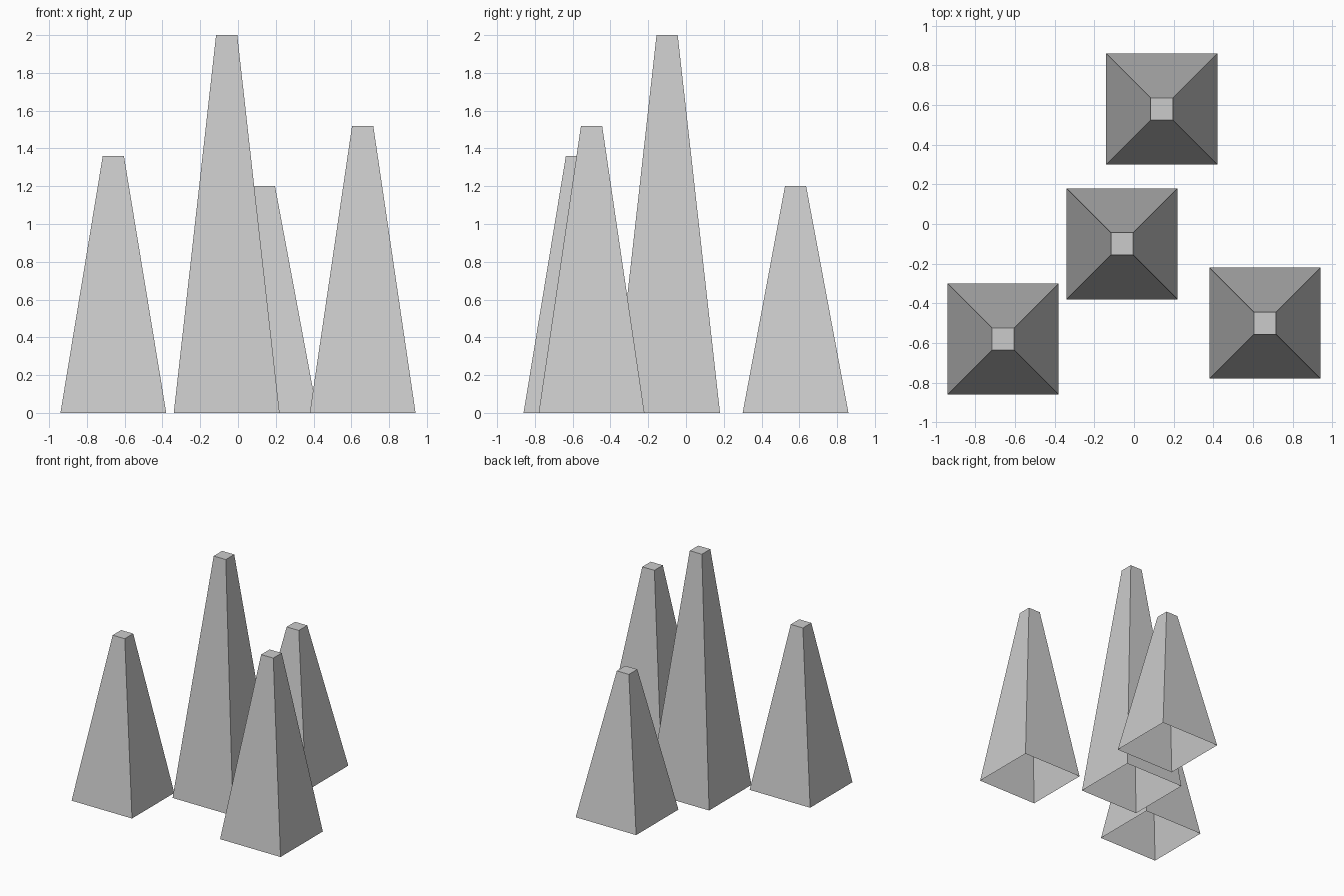
import bpy
import bmesh

if "Cube" in bpy.data.objects:
    bpy.data.objects.remove(bpy.data.objects["Cube"])

BASE_HALF = 0.28
TOP_HALF = 0.056


def spike(name, x, y, height):
    """Four-sided tapered spike, capped on top and open underneath."""
    bm = bmesh.new()
    rings = [[bm.verts.new((sx * h, sy * h, z))
              for sx, sy in ((-1, -1), (1, -1), (1, 1), (-1, 1))]
             for h, z in ((BASE_HALF, 0), (TOP_HALF, height))]
    low, high = rings
    for i in range(4):
        j = (i + 1) % 4
        bm.faces.new((low[i], low[j], high[j], high[i]))
    bm.faces.new(high)
    mesh = bpy.data.meshes.new(name)
    bm.to_mesh(mesh)
    bm.free()
    obj = bpy.data.objects.new(name, mesh)
    obj.location = (x, y, 0)
    bpy.context.collection.objects.link(obj)


# Cluster of four spikes: name, x, y, height
for part in (("tall_centre_spike", -0.06, -0.10, 2.00),
             ("left_spike", -0.66, -0.58, 1.36),
             ("right_spike", 0.66, -0.50, 1.52),
             ("back_spike", 0.14, 0.58, 1.20)):
    spike(*part)
